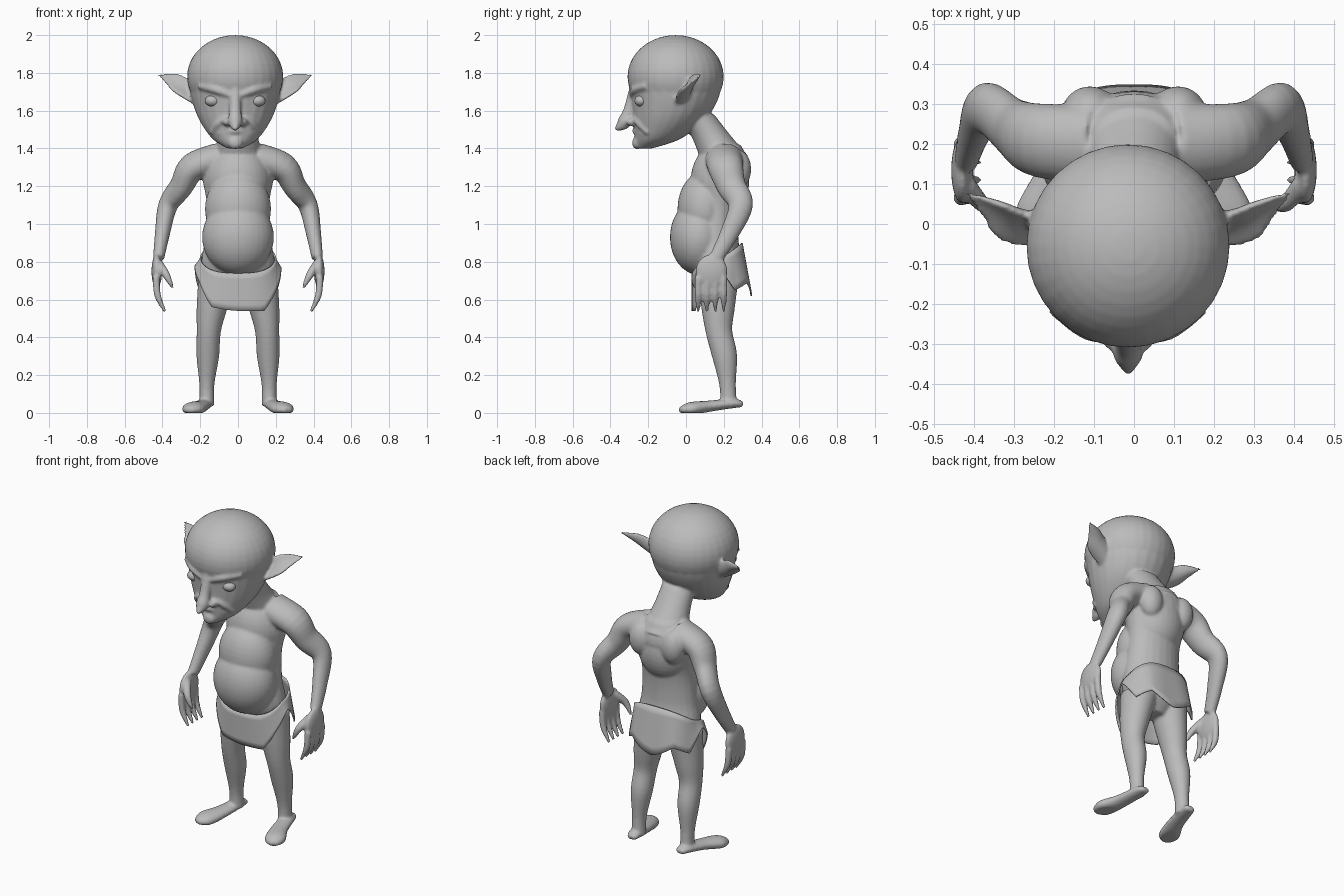
import bpy
import bmesh
import math
from mathutils import Vector, Matrix

cube = bpy.data.objects.get("Cube")
if cube:
    bpy.data.objects.remove(cube, do_unlink=True)

HEAD_X = -.015  # the head sits slightly off the body axis
ONE, BOTH = (1,), (1, -1)

grey = (.5, .5, .5, 1)
clay = bpy.data.materials.new("clay_grey")
clay.use_nodes = True
clay.diffuse_color = grey
clay.node_tree.nodes["Principled BSDF"].inputs["Base Color"].default_value = grey


def finish(name, bm):
    """Turn a bmesh into a smooth shaded object."""
    bmesh.ops.recalc_face_normals(bm, faces=bm.faces[:])
    for face in bm.faces:
        face.smooth = True
    mesh = bpy.data.meshes.new(name)
    bm.to_mesh(mesh)
    bm.free()
    mesh.materials.append(clay)
    obj = bpy.data.objects.new(name, mesh)
    bpy.context.scene.collection.objects.link(obj)
    return obj


def spline(rows, steps=5):
    """Pass a smooth curve through rows of position and radius."""
    rows = [Vector(row) for row in rows]
    last = len(rows) - 1
    curve = []
    for i in range(last):
        start, end = rows[i], rows[i + 1]
        leave = (end - rows[max(i - 1, 0)]) / 2
        arrive = (rows[min(i + 2, last)] - start) / 2
        for step in range(steps):
            t = step / steps
            ease = t * t * (3 - 2 * t)
            curve.append(start.lerp(end, ease) + leave * (t * (1 - t) ** 2) - arrive * (t * t * (1 - t)))
    return curve + [rows[last]]


def limb(bm, rows, squash=1, sides=ONE, center=0, level=False, across=(1, 0, 0), cup=0, segments=24):
    """Skin oval rings along (x, y, z, radius) rows; level keeps the rings horizontal."""
    curve = spline(rows)
    last = len(curve) - 1
    for side in sides:
        rings = []
        for i, row in enumerate(curve):
            along = curve[min(i + 1, last)].xyz - curve[max(i - 1, 0)].xyz
            along = Vector((0, 0, 1)) if level else along.normalized()
            wide = Vector(across)
            wide = (wide - along * wide.dot(along)).normalized()
            thin = along.cross(wide)
            ring = []
            for k in range(segments):
                angle = math.tau * k / segments
                c, s = math.cos(angle), math.sin(angle)
                point = row.xyz + (wide * c + thin * (s * squash + cup * c * c)) * row.w
                ring.append(bm.verts.new((center + side * point.x, point.y, max(point.z, 0))))
            rings.append(ring)
        for lower, upper in zip(rings, rings[1:]):
            for k in range(segments):
                bm.faces.new((lower[k - 1], lower[k], upper[k], upper[k - 1]))
        bm.faces.new(rings[0])
        bm.faces.new(rings[-1])


def ball(bm, place, size, sides=ONE, center=0):
    """Add a stretched sphere on each of the given sides."""
    x, y, z = place
    for side in sides:
        matrix = Matrix.Translation((center + side * x, y, z)) @ Matrix.Diagonal((*size, 1))
        bmesh.ops.create_uvsphere(bm, u_segments=32, v_segments=20, radius=1, matrix=matrix)


body = bmesh.new()

# Torso, chest, shoulder blades and pot belly
limb(body, [(0, .17, .64, .08), (0, .165, .76, .19), (0, .155, .92, .175), (0, .17, 1.1, .165),
            (0, .2, 1.3, .19), (0, .22, 1.42, .1)], squash=.7, level=True)
ball(body, (0, .18, 1.23), (.175, .155, .2))
ball(body, (.11, .28, 1.29), (.07, .065, .1), BOTH)
ball(body, (0, .07, .93), (.19, .155, .2))
ball(body, (0, .1, 1.08), (.175, .145, .2))

# Neck leaning forward
limb(body, [(0, .2, 1.36, .13), (0, .13, 1.47, .105), (0, .05, 1.58, .1)], level=True)

# Arms
limb(body, [(.1, .2, 1.35, .08), (.24, .21, 1.3, .075), (.3, .24, 1.2, .062), (.37, .29, 1.1, .052),
            (.4, .23, .95, .04), (.42, .16, .82, .03)], squash=1.25, sides=BOTH)

# Hands
ball(body, (.43, .135, .75), (.028, .085, .09), BOTH)
for finger in range(4):
    y = .065 + .045 * finger
    limb(body, [(.434, y, .72, .019), (.425, y, .62, .018), (.385, y, .535, .008)], sides=BOTH)
limb(body, [(.42, .1, .79, .024), (.38, .05, .73, .021), (.345, .045, .66, .008)], sides=BOTH)

# Legs
limb(body, [(.11, .17, .72, .1), (.14, .17, .55, .08), (.155, .175, .43, .064), (.16, .205, .3, .06),
            (.165, .22, .15, .04), (.165, .225, .04, .04)], squash=1.1, sides=BOTH)

# Feet turned outward
limb(body, [(.165, .3, .04, .025), (.17, .26, .05, .04), (.2, .12, .035, .05), (.24, .02, .02, .06),
            (.265, -.03, .015, .025)], squash=.6, sides=BOTH)

# Cranium, tapered jaw and chin
ball(body, (0, -.055, 1.78), (.255, .255, .22), center=HEAD_X)
limb(body, [(0, -.22, 1.4, .04), (0, -.15, 1.45, .12), (0, -.09, 1.55, .19), (0, -.06, 1.66, .23),
            (0, -.055, 1.78, .25)], center=HEAD_X, level=True)
ball(body, (0, -.26, 1.43), (.04, .025, .035), center=HEAD_X)

# Long pointed nose with nostril wings
limb(body, [(0, -.27, 1.72, .03), (0, -.3, 1.6, .032), (0, -.33, 1.535, .036), (0, -.375, 1.5, .008)],
     center=HEAD_X)
ball(body, (.04, -.285, 1.54), (.026, .032, .022), BOTH, HEAD_X)

# Brow ridges, cheek folds and lips
limb(body, [(.01, -.285, 1.675, .015), (.1, -.27, 1.71, .022), (.19, -.21, 1.73, .016)],
     across=(0, 1, 0), sides=BOTH, center=HEAD_X)
limb(body, [(.05, -.27, 1.56, .015), (.09, -.245, 1.53, .02), (.125, -.2, 1.48, .012)],
     sides=BOTH, center=HEAD_X)
limb(body, [(0, -.27, 1.495, .018), (.09, -.235, 1.48, .01)], across=(0, 1, 0), sides=BOTH, center=HEAD_X)

# Cupped pointed ears
limb(body, [(.2, -.01, 1.66, .055), (.28, .01, 1.715, .062), (.33, .04, 1.755, .045), (.41, .08, 1.79, .006)],
     squash=.35, across=(0, .6, .8), cup=.4, sides=BOTH, center=HEAD_X)

# Fuse the parts into one skin
skin = finish("body", body)
fuse = skin.modifiers.new("fuse", "REMESH")
fuse.mode = "VOXEL"
fuse.voxel_size = .0085
fuse.use_smooth_shade = True
relax = skin.modifiers.new("relax", "SMOOTH")
relax.factor = .5
relax.iterations = 5

# Eyes
for side, name in zip(BOTH, ("left_eye", "right_eye")):
    eye = bmesh.new()
    ball(eye, (.12, -.238, 1.652), (.04, .034, .03), (side,), HEAD_X)
    finish(name, eye)

# Ragged loincloth: hem heights at even turns around the waist, starting at the back
hem = [.62, .69, .65, .78, .7, .56, .54, .54, .66, .77, .65, .69]
COLUMNS, ROWS = 72, 6


def squared(value):
    """Push a sine or cosine outward for a boxier ring."""
    return math.copysign(abs(value) ** .72, value)


cloth = bmesh.new()
grid = []
for k in range(COLUMNS):
    angle = math.tau * k / COLUMNS
    sideways, backward = -math.sin(angle), math.cos(angle)
    part, blend = divmod(k * len(hem) / COLUMNS, 1)
    low, following = hem[int(part)], hem[(int(part) + 1) % len(hem)]
    low += (following - low) * blend
    top = .82 + .08 * backward
    column = []
    for row in range(ROWS + 1):
        t = row / ROWS
        width = .2 + .03 * t
        depth = .135 + .05 * t * max(backward, 0)
        place = (squared(sideways) * width, .165 + squared(backward) * depth, top + (low - top) * t)
        column.append(cloth.verts.new(place))
    grid.append(column)
for k in range(COLUMNS):
    here, there = grid[k - 1], grid[k]
    for row in range(ROWS):
        cloth.faces.new((here[row], there[row], there[row + 1], here[row + 1]))
thickness = finish("loincloth", cloth).modifiers.new("thickness", "SOLIDIFY")
thickness.thickness = .008
